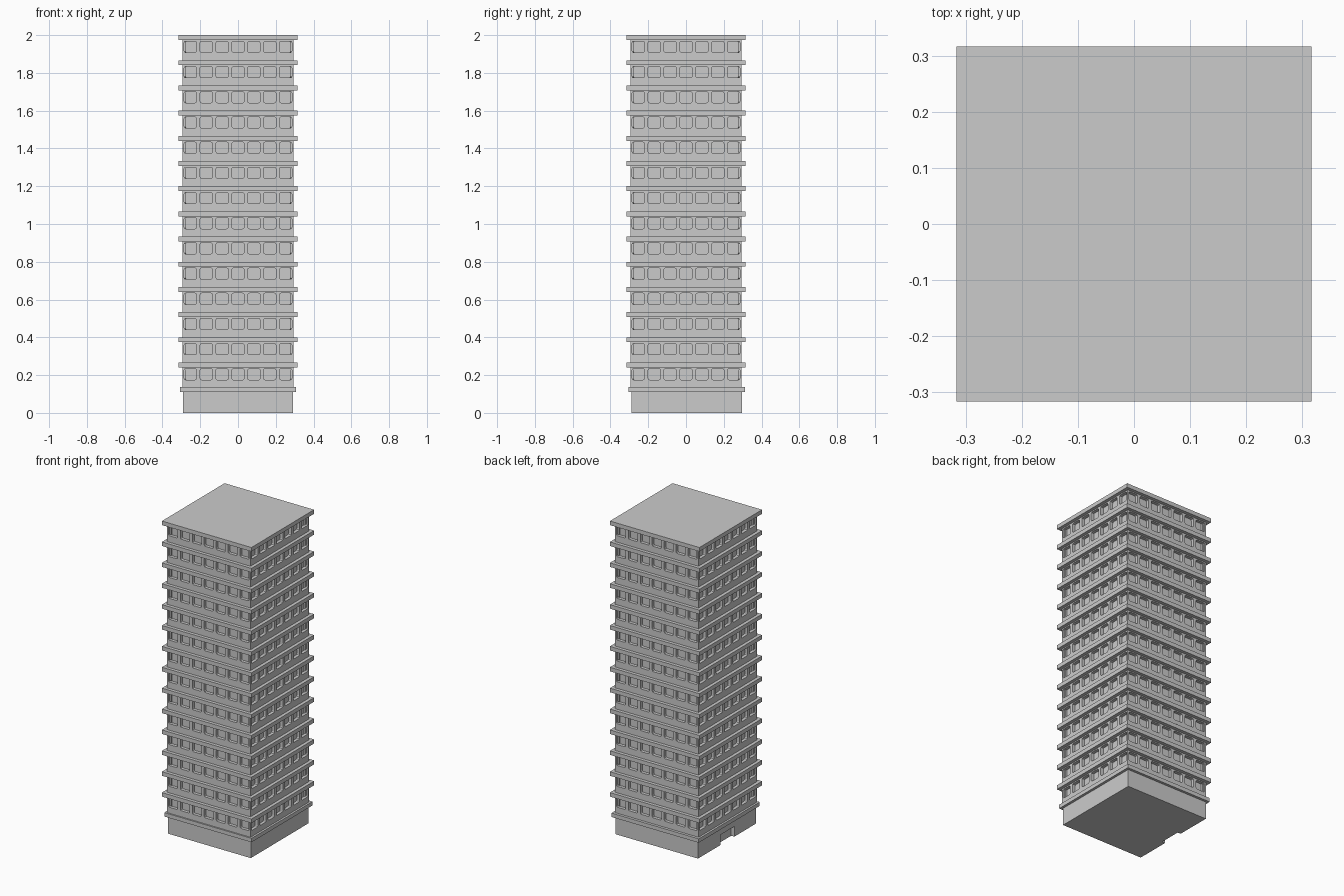
import bpy, bmesh, math
from mathutils import Matrix, Vector

if "Cube" in bpy.data.objects:
    bpy.data.objects.remove(bpy.data.objects["Cube"])

grey = bpy.data.materials.new("concrete_grey")
grey.diffuse_color = (0.6, 0.6, 0.6, 1)
grey.use_nodes = True
grey.node_tree.nodes["Principled BSDF"].inputs["Base Color"].default_value = grey.diffuse_color

FLOOR = 2 / 15          # storey height
HALF = 0.295            # half width of the tower
SLAB = 0.026            # slab thickness


def finish(name, bm):
    bmesh.ops.remove_doubles(bm, verts=bm.verts, dist=1e-5)
    bmesh.ops.recalc_face_normals(bm, faces=bm.faces)
    me = bpy.data.meshes.new(name)
    bm.to_mesh(me)
    bm.free()
    me.materials.append(grey)
    ob = bpy.data.objects.new(name, me)
    bpy.context.collection.objects.link(ob)
    return ob


def prism(name, outline, z0, z1):
    bm = bmesh.new()
    face = bm.faces.new([bm.verts.new((x, y, z0)) for x, y in outline])
    ext = bmesh.ops.extrude_face_region(bm, geom=[face], use_keep_orig=True)
    top = [v for v in ext["geom"] if isinstance(v, bmesh.types.BMVert)]
    bmesh.ops.translate(bm, verts=top, vec=(0, 0, z1 - z0))
    return finish(name, bm)


def square(h, dy=0.0):
    return [(-h, dy - h), (h, dy - h), (h, dy + h), (-h, dy + h)]


def window_cell(bm, x0, x1, z0, z1, wx, wz0, wz1, depth, rot):
    """Wall panel with one recessed, round-cornered window."""
    def vert(x, y, z):
        return bm.verts.new(rot @ Vector((x, y, z)))

    xc, r, seg = (x0 + x1) / 2, 0.008, 3
    outer = [vert(x, -HALF, z) for x, z in ((x1, z1), (x0, z1), (x0, z0), (x1, z0))]
    centres = [(xc + wx - r, wz1 - r), (xc - wx + r, wz1 - r),
               (xc - wx + r, wz0 + r), (xc + wx - r, wz0 + r)]
    rim, pane = [], []
    for c, (cx, cz) in enumerate(centres):
        for s in range(seg):
            a = math.pi / 2 * (c + s / (seg - 1))
            x, z = cx + r * math.cos(a), cz + r * math.sin(a)
            rim.append(vert(x, -HALF, z))
            pane.append(vert(x, -HALF + depth, z))
    n = len(rim)
    # wall around the opening
    for c in range(4):
        for s in range(seg - 1):
            i = c * seg + s
            bm.faces.new((outer[c], rim[i + 1], rim[i]))
        i = c * seg + seg - 1
        bm.faces.new((outer[c], outer[(c + 1) % 4], rim[(i + 1) % n], rim[i]))
    # reveal and pane
    for i in range(n):
        j = (i + 1) % n
        bm.faces.new((rim[i], rim[j], pane[j], pane[i]))
    bm.faces.new(pane)


# Ground storey, with a doorway recessed into the left side
B, DY, DOOR_H = 0.292, 0.004, 0.065
notched = square(B, DY) + [(-B, 0.07), (-B + 0.022, 0.07),
                           (-B + 0.022, -0.07), (-B, -0.07)]
prism("base_with_doorway", notched, 0, DOOR_H)
prism("base_upper", square(B, DY), DOOR_H, FLOOR - SLAB + 0.004)

# Slab over the ground storey is slightly smaller
prism("first_floor_slab", square(0.308, DY), FLOOR - SLAB + 0.004, FLOOR + 0.003)

# Tower walls: 14 storeys of 7 windows on each of 4 sides
bm = bmesh.new()
pitch = 2 * HALF / 7
for side in range(4):
    rot = Matrix.Rotation(side * math.pi / 2, 3, 'Z')
    for f in range(1, 15):
        top = (f + 1) * FLOOR
        for c in range(7):
            x0 = -HALF + c * pitch
            window_cell(bm, x0, x0 + pitch, f * FLOOR, top - 0.01,
                        0.032, top - 0.092, top - 0.033, 0.02, rot)
finish("tower_walls", bm)

# Projecting floor slabs, the last one being the roof
for f in range(2, 16):
    name = "roof_slab" if f == 15 else f"floor_slab_{f}"
    prism(name, square(0.316), f * FLOOR - SLAB, f * FLOOR)
